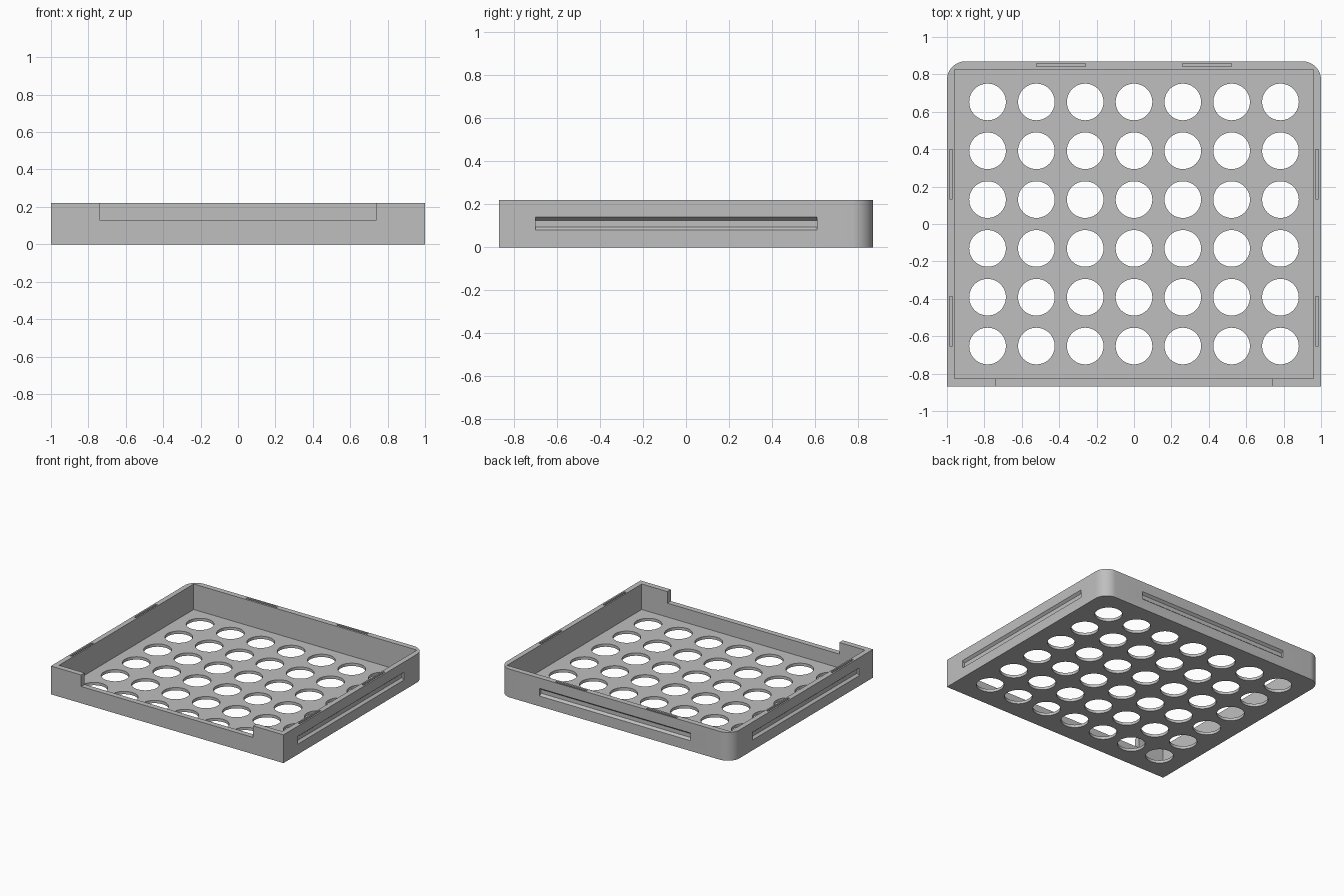
import bpy
import bmesh
import math
from mathutils import Vector

W, D, H = 1.0, 0.87, 0.22        # half width, half depth, height
INX, INY, FLOOR = 0.96, 0.827, 0.022
PITCH, HOLE_R, CORNER_R = 0.261, 0.098, 0.1

if "Cube" in bpy.data.objects:
    bpy.data.objects.remove(bpy.data.objects["Cube"], do_unlink=True)

grey = bpy.data.materials.new("plain grey")
grey.use_nodes = True
grey.diffuse_color = (0.52, 0.52, 0.52, 1)
grey.node_tree.nodes["Principled BSDF"].inputs["Base Color"].default_value = grey.diffuse_color


def prism(bm, points, offset):
    """Extrude a closed outline along an offset."""
    face = bm.faces.new([bm.verts.new(p) for p in points])
    ext = bmesh.ops.extrude_face_region(bm, geom=[face], use_keep_orig=True)
    verts = [g for g in ext["geom"] if isinstance(g, bmesh.types.BMVert)]
    bmesh.ops.translate(bm, verts=verts, vec=Vector(offset))


def box(bm, x0, x1, y0, y1, z0, z1):
    prism(bm, [(x0, y0, z0), (x1, y0, z0), (x1, y1, z0), (x0, y1, z0)], (0, 0, z1 - z0))


def make_object(name, bm):
    bmesh.ops.recalc_face_normals(bm, faces=bm.faces)
    mesh = bpy.data.meshes.new(name)
    bm.to_mesh(mesh)
    bm.free()
    mesh.materials.append(grey)
    obj = bpy.data.objects.new(name, mesh)
    bpy.context.collection.objects.link(obj)
    return obj


def arc(cx, cy, r, start, sweep, steps, z):
    return [(cx + r * math.cos(start + sweep * i / steps),
             cy + r * math.sin(start + sweep * i / steps), z) for i in range(steps + 1)]


# Tray block with square front corners and rounded back corners
bm = bmesh.new()
outline = [(-W, -D, 0), (W, -D, 0)]
outline += arc(W - CORNER_R, D - CORNER_R, CORNER_R, 0, math.pi / 2, 12, 0)
outline += arc(CORNER_R - W, D - CORNER_R, CORNER_R, math.pi / 2, math.pi / 2, 12, 0)
prism(bm, outline, (0, 0, H))
tray = make_object("tray", bm)

cutters = []

# Inner cavity
bm = bmesh.new()
box(bm, -INX, INX, -INY, INY, FLOOR, H + 0.1)
cutters.append(make_object("cavity_cutter", bm))

# Wide notch in the front wall
bm = bmesh.new()
box(bm, -0.74, 0.74, -D - 0.1, -INY + 0.05, 0.13, H + 0.1)
cutters.append(make_object("notch_cutter", bm))

# Grid of round floor holes
bm = bmesh.new()
for col in range(7):
    for row in range(6):
        ring = arc((col - 3) * PITCH, (row - 2.5) * PITCH, HOLE_R, 0, math.tau, 48, -0.05)
        prism(bm, ring[:-1], (0, 0, 0.1))
cutters.append(make_object("hole_cutter", bm))

# Tapered grooves along the outside of the side and back walls
bm = bmesh.new()
groove = [(0.02, 0.08), (0, 0.08), (-0.018, 0.095), (-0.018, 0.125), (0, 0.14), (0.02, 0.14)]
for side in (-1, 1):
    prism(bm, [(side * (W + u), -0.7, z) for u, z in groove], (0, 1.31, 0))
prism(bm, [(-0.65, D + u, z) for u, z in groove], (1.3, 0, 0))
cutters.append(make_object("groove_cutter", bm))

# Narrow slots sunk into the rim
bm = bmesh.new()
for side in (-1, 1):
    for y in (-0.52, 0.265):
        x = side * 0.979
        box(bm, x - 0.008, x + 0.008, y - 0.132, y + 0.132, 0.17, H + 0.1)
    box(bm, side * 0.39 - 0.132, side * 0.39 + 0.132, 0.843, 0.859, 0.17, H + 0.1)
cutters.append(make_object("rim_slot_cutter", bm))

# Cut the tray, then discard the cutters
for cutter in cutters:
    cutter.hide_render = True
    mod = tray.modifiers.new(cutter.name, 'BOOLEAN')
    mod.operation = 'DIFFERENCE'
    mod.solver = 'EXACT'
    mod.object = cutter
bpy.context.view_layer.update()
cut_mesh = bpy.data.meshes.new_from_object(tray.evaluated_get(bpy.context.evaluated_depsgraph_get()))
tray.modifiers.clear()
tray.data = cut_mesh
for cutter in cutters:
    bpy.data.objects.remove(cutter, do_unlink=True)

# Smooth the round walls and keep the edges sharp
bpy.ops.object.select_all(action='DESELECT')
tray.select_set(True)
bpy.context.view_layer.objects.active = tray
bpy.ops.object.shade_smooth_by_angle(angle=math.radians(30))
